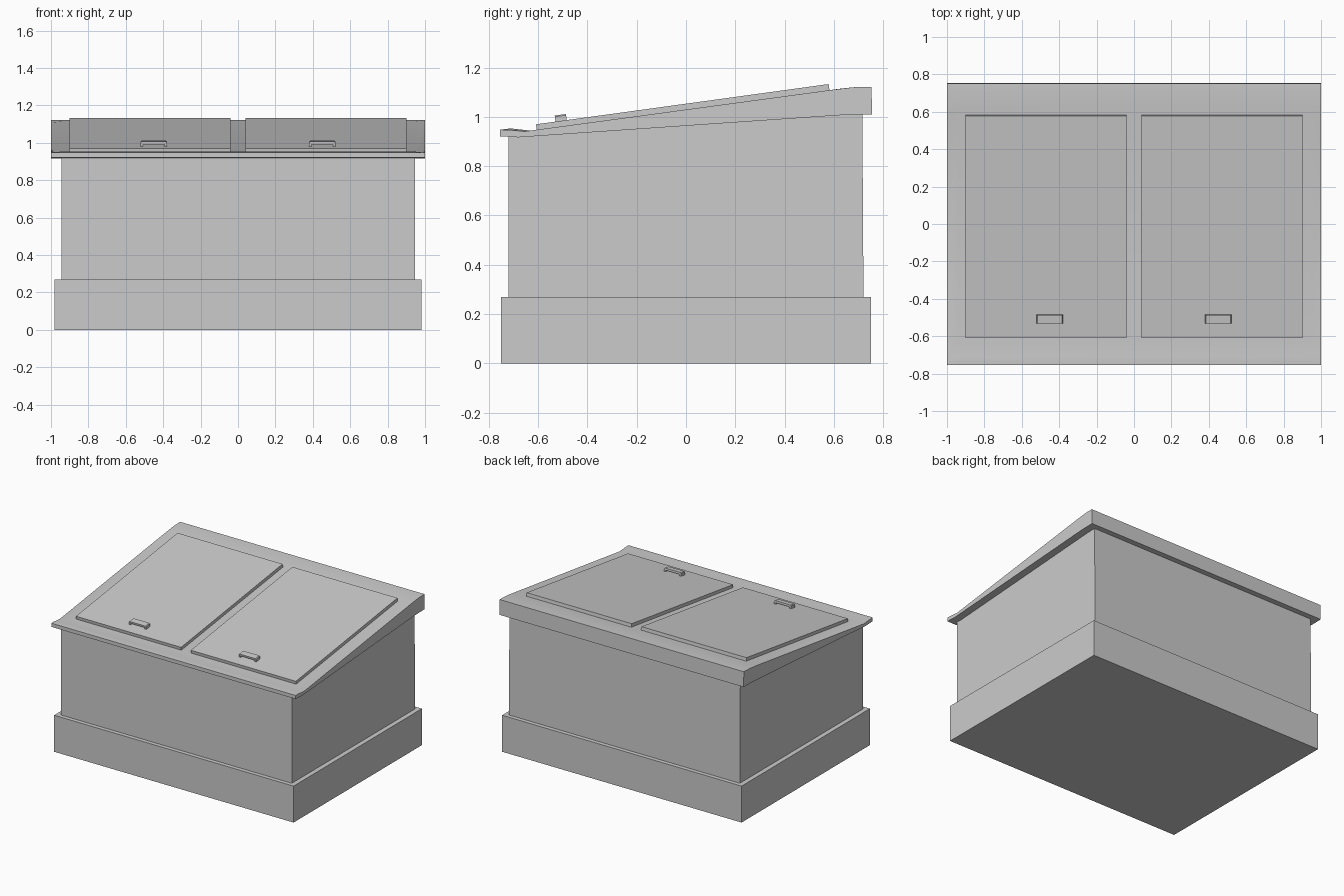
import bpy, bmesh, math
from mathutils import Matrix

if "Cube" in bpy.data.objects:
    bpy.data.objects.remove(bpy.data.objects["Cube"])


def make(name, verts, faces, matrix=Matrix()):
    mesh = bpy.data.meshes.new(name)
    mesh.from_pydata(verts, [], faces)
    bm = bmesh.new()
    bm.from_mesh(mesh)
    bmesh.ops.recalc_face_normals(bm, faces=bm.faces)
    bm.transform(matrix)
    bm.to_mesh(mesh)
    bm.free()
    obj = bpy.data.objects.new(name, mesh)
    bpy.context.collection.objects.link(obj)
    return obj


def loft(name, sections, matrix=Matrix()):
    """Skin a row of matching closed outlines and cap both ends."""
    n = len(sections[0])
    verts = [p for s in sections for p in s]
    faces = [tuple(range(n)), tuple(range(len(verts) - n, len(verts)))]
    for k in range(len(sections) - 1):
        for i in range(n):
            j = (i + 1) % n
            faces.append((k * n + i, k * n + j, (k + 1) * n + j, (k + 1) * n + i))
    return make(name, verts, faces, matrix)


def across(x, profile):
    return [(x, y, z) for y, z in profile]


def box(name, x0, x1, y0, y1, z0, z1, matrix=Matrix()):
    outline = [(y0, z0), (y1, z0), (y1, z1), (y0, z1)]
    return loft(name, [across(x0, outline), across(x1, outline)], matrix)


def mirror_x(obj):
    obj.modifiers.new("Mirror", 'MIRROR').use_clip = False


# Plinth
box("plinth", -0.98, 0.98, -0.75, 0.75, 0, 0.27)

# Body with a sloping top hidden under the roof
body = [(-0.72, 0.25), (0.72, 0.25), (0.715, 1.03), (-0.72, 0.93)]
loft("body", [across(-0.945, body), across(0.945, body)])

# Sloping roof frame: the lips along front and back fade out at the ends
under = [(0.755, 1.01), (0.645, 1.008), (-0.68, 0.917), (-0.755, 0.921)]
end = under + [(-0.755, 0.948), (-0.72, 0.947), (-0.655, 0.941),
               (0.58, 1.108), (0.68, 1.12), (0.752, 1.122)]
middle = under + [(-0.755, 0.948), (-0.71, 0.953), (-0.63, 0.944),
                  (0.62, 1.1135), (0.71, 1.121), (0.752, 1.122)]
roof = loft("roof_frame", [across(-1, end), across(-0.94, middle),
                           across(0.94, middle), across(1, end)])
bpy.context.view_layer.objects.active = roof
roof.select_set(True)
bpy.ops.object.shade_smooth_by_angle(angle=math.radians(30))

# Lids lie on the slope
slope = Matrix.Translation((0, -0.605, 0.945)) @ Matrix.Rotation(math.atan(0.1375), 4, 'X')
mirror_x(box("lids", 0.04, 0.90, 0, 1.198, -0.01, 0.025, slope))

# Bridge handles near the front edge of each lid
bridge = [(0.38, 0.02), (0.393, 0.02), (0.393, 0.036), (0.507, 0.036),
          (0.507, 0.02), (0.52, 0.02), (0.52, 0.045), (0.515, 0.05),
          (0.385, 0.05), (0.38, 0.045)]
mirror_x(loft("handles", [[(x, y, z) for x, z in bridge] for y in (0.08, 0.126)], slope))
